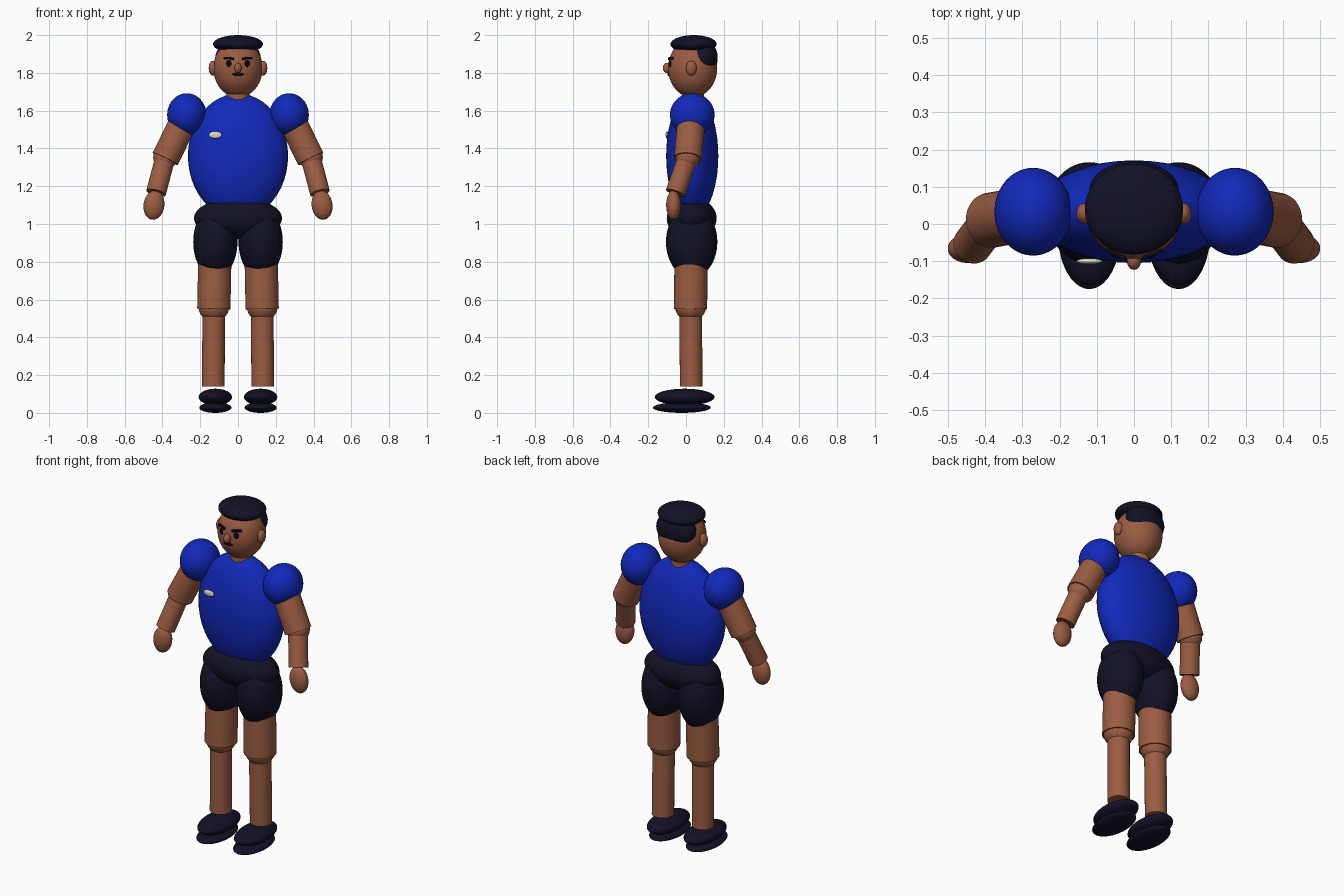
import bpy, math
from mathutils import Vector

if "Cube" in bpy.data.objects:
    bpy.data.objects.remove(bpy.data.objects["Cube"])


def material(name, rgb):
    m = bpy.data.materials.new(name)
    m.diffuse_color = (*rgb, 1)
    m.use_nodes = True
    m.node_tree.nodes["Principled BSDF"].inputs["Base Color"].default_value = m.diffuse_color
    return m


SKIN = material("brown skin", (0.33, 0.11, 0.055))
BLUE = material("blue shirt", (0.006, 0.022, 0.50))
NAVY = material("dark navy", (0.006, 0.006, 0.02))
BLACK = material("black", (0.003, 0.003, 0.006))
CREAM = material("cream badge", (0.75, 0.72, 0.58))


def finish(name, mat):
    ob = bpy.context.object
    ob.name = name
    ob.data.materials.append(mat)
    bpy.ops.object.shade_smooth_by_angle(angle=math.radians(40))
    return ob


def ellipsoid(name, mat, centre, radii, rot=(0, 0, 0)):
    bpy.ops.mesh.primitive_uv_sphere_add(segments=40, ring_count=24, radius=1,
                                         location=centre, rotation=rot)
    bpy.context.object.scale = radii
    return finish(name, mat)


def limb(name, mat, a, b, r):
    a, b = Vector(a), Vector(b)
    d = b - a
    bpy.ops.mesh.primitive_cylinder_add(vertices=40, radius=r, depth=d.length,
                                        location=(a + b) / 2)
    bpy.context.object.rotation_euler = d.to_track_quat('Z', 'Y').to_euler()
    return finish(name, mat)


# Trunk
ellipsoid("torso", BLUE, (0, 0.033, 1.36), (0.265, 0.138, 0.33))
ellipsoid("hips", NAVY, (0, 0.03, 1.03), (0.233, 0.132, 0.11))
ellipsoid("chest_badge", CREAM, (-0.12, -0.100, 1.472), (0.034, 0.008, 0.019))

# Head and hair
limb("neck", SKIN, (0, 0.035, 1.62), (0, 0.035, 1.74), 0.06)
ellipsoid("head", SKIN, (0, 0.035, 1.825), (0.13, 0.13, 0.155))
ellipsoid("hair_top", NAVY, (0, 0.04, 1.952), (0.132, 0.122, 0.048))
ellipsoid("hair_back", NAVY, (0, 0.09, 1.88), (0.12, 0.078, 0.095))
ellipsoid("nose", SKIN, (0, -0.1, 1.826), (0.019, 0.023, 0.027))
ellipsoid("mouth", BLACK, (0, -0.093, 1.792), (0.031, 0.0049, 0.009))

for s, side in ((-1, "right"), (1, "left")):
    def p(x, y, z):
        return (s * x, y, z)

    # Face details
    turn = s * math.radians(22)
    ellipsoid(side + "_ear", SKIN, p(0.134, 0.028, 1.825), (0.021, 0.028, 0.039))
    ellipsoid(side + "_eye", BLACK, p(0.049, -0.0855, 1.85), (0.015, 0.0049, 0.018), (0, 0, turn))
    bpy.ops.mesh.primitive_cube_add(size=1, location=p(0.049, -0.081, 1.877),
                                    rotation=(0, -s * math.radians(4), turn))
    bpy.context.object.scale = (0.056, 0.0095, 0.013)
    finish(side + "_eyebrow", BLACK)

    # Arm
    ellipsoid(side + "_sleeve", BLUE, p(0.271, 0.033, 1.578), (0.104, 0.118, 0.114))
    limb(side + "_upper_arm", SKIN, p(0.275, 0.03, 1.57), p(0.385, 0.01, 1.345), 0.074)
    ellipsoid(side + "_elbow", SKIN, p(0.385, 0.01, 1.352), (0.064, 0.064, 0.064))
    limb(side + "_forearm", SKIN, p(0.385, 0.01, 1.352), p(0.434, -0.056, 1.165), 0.053)
    ellipsoid(side + "_hand", SKIN, p(0.445, -0.066, 1.10), (0.055, 0.039, 0.078),
              (0, -s * math.radians(8), 0))

    # Leg
    ellipsoid(side + "_shorts_leg", NAVY, p(0.12, 0.03, 0.905), (0.117, 0.136, 0.19))
    limb(side + "_thigh", SKIN, p(0.12, 0.028, 0.95), p(0.128, 0.024, 0.55), 0.088)
    ellipsoid(side + "_knee", SKIN, p(0.128, 0.024, 0.56), (0.081, 0.081, 0.075))
    limb(side + "_shin", SKIN, p(0.128, 0.024, 0.56), p(0.131, 0.028, 0.14), 0.06)
    ellipsoid(side + "_shoe", NAVY, p(0.12, -0.007, 0.084), (0.088, 0.158, 0.044))
    ellipsoid(side + "_sole", NAVY, p(0.12, -0.022, 0.028), (0.085, 0.153, 0.028))
